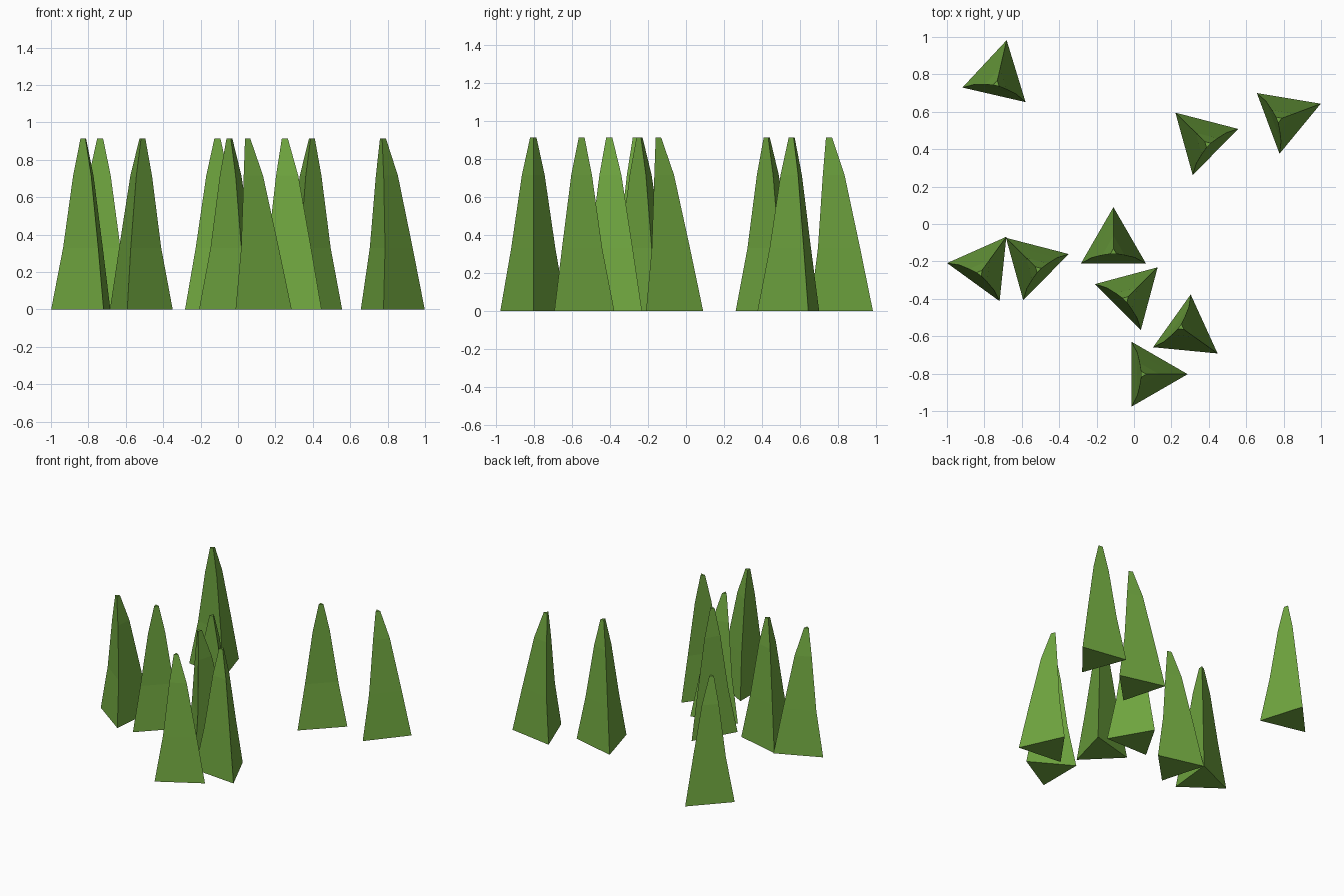
import bpy, bmesh
from math import radians, cos, sin, pi

if "Cube" in bpy.data.objects:
    bpy.data.objects.remove(bpy.data.objects["Cube"])

green = bpy.data.materials.new("grass_green")
green.diffuse_color = (0.16, 0.38, 0.05, 1)
green.use_nodes = True
green.node_tree.nodes["Principled BSDF"].inputs["Base Color"].default_value = green.diffuse_color

# Blade profile: height, circumradius of the triangular section, lean toward its back face
RINGS = [(0.0, 0.2, 0.0), (0.33, 0.134, 0.003), (0.715, 0.069, 0.022), (0.913, 0.019, 0.04)]

# Base centre x, y and facing angle of each blade
BLADES = [(-0.726, 0.788, 77), (0.364, 0.455, 135.5), (0.811, 0.573, 20.5),
          (-0.11, -0.11, 90), (-0.80, -0.23, 54), (-0.542, -0.214, 135.5),
          (-0.015, -0.373, 45), (0.284, -0.576, -35.5), (0.087, -0.803, 0)]


def blade_mesh():
    """Tapered, leaning three-sided blade with closed ends."""
    bm = bmesh.new()
    rings = [[bm.verts.new((r * cos(i * 2 * pi / 3) - lean, r * sin(i * 2 * pi / 3), z))
              for i in range(3)] for z, r, lean in RINGS]
    for low, high in zip(rings, rings[1:]):
        for i in range(3):
            j = (i + 1) % 3
            bm.faces.new((low[i], low[j], high[j], high[i]))
    bm.faces.new(rings[0][::-1])
    bm.faces.new(rings[-1])
    bmesh.ops.recalc_face_normals(bm, faces=bm.faces)
    mesh = bpy.data.meshes.new("grass_blade")
    bm.to_mesh(mesh)
    bm.free()
    mesh.materials.append(green)
    return mesh


# Scatter the shared blade
mesh = blade_mesh()
for n, (x, y, angle) in enumerate(BLADES, 1):
    blade = bpy.data.objects.new(f"grass_blade_{n}", mesh)
    blade.location = (x, y, 0)
    blade.rotation_euler.z = radians(angle)
    bpy.context.collection.objects.link(blade)
